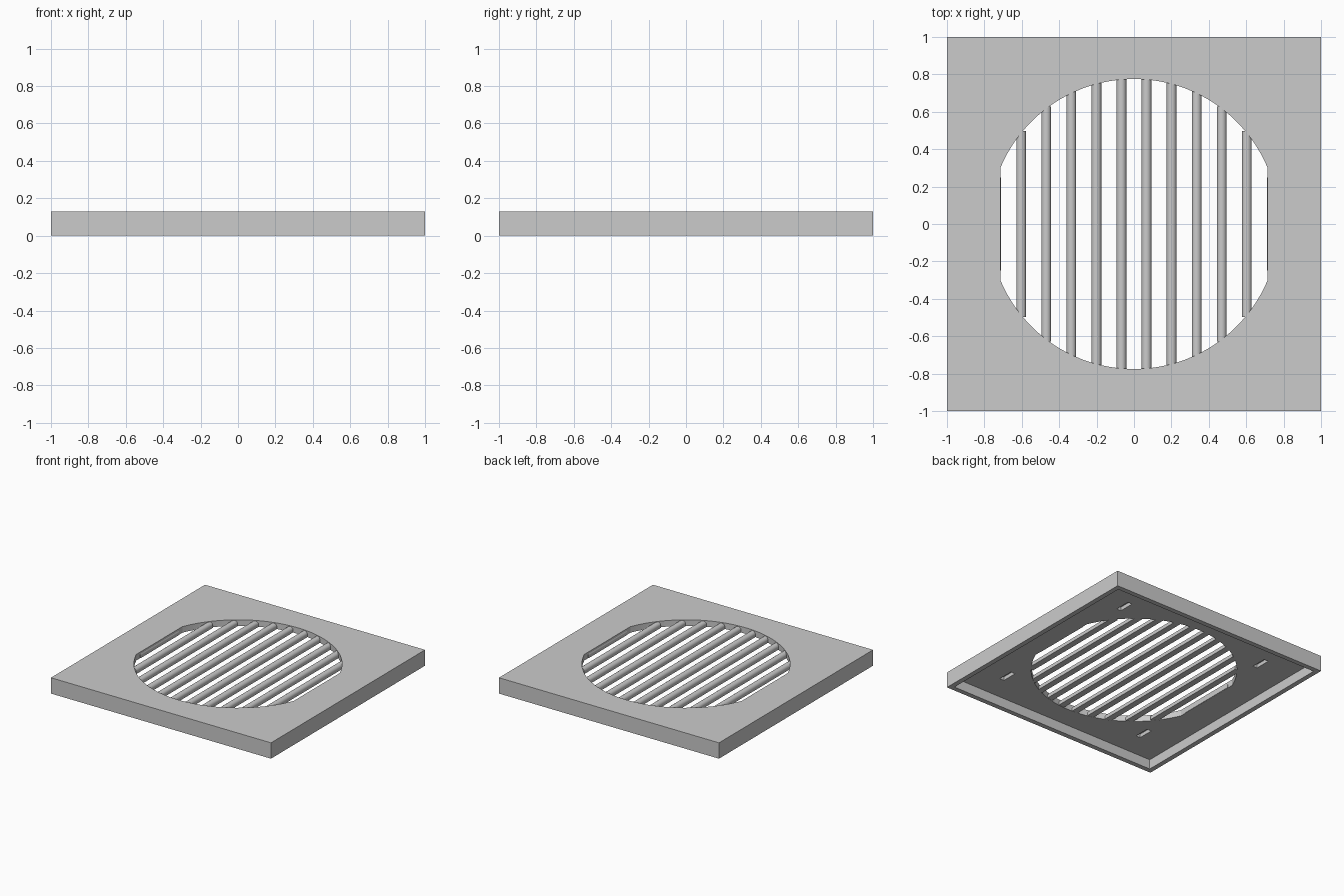
import bpy, bmesh, math

cube = bpy.data.objects.get("Cube")
if cube:
    bpy.data.objects.remove(cube, do_unlink=True)

HEIGHT, CEILING, LIP = 0.13, 0.08, 0.04
RADIUS, HALF_OPEN = 0.775, 0.715
PITCH, BAR_W, BAR_TOP = 0.134, 0.052, 0.125

grey = bpy.data.materials.new("plain_grey")
grey.use_nodes = True
COLOUR = (0.6, 0.6, 0.6, 1)
grey.diffuse_color = COLOUR
grey.node_tree.nodes["Principled BSDF"].inputs["Base Color"].default_value = COLOUR


def prism(name, outline, direction):
    """Extrude a closed outline of 3D points along a direction."""
    bm = bmesh.new()
    face = bm.faces.new([bm.verts.new(p) for p in outline])
    ext = bmesh.ops.extrude_face_region(bm, geom=[face])
    moved = [v for v in ext["geom"] if isinstance(v, bmesh.types.BMVert)]
    bmesh.ops.translate(bm, verts=moved, vec=direction)
    bmesh.ops.recalc_face_normals(bm, faces=bm.faces)
    mesh = bpy.data.meshes.new(name)
    bm.to_mesh(mesh)
    bm.free()
    mesh.materials.append(grey)
    obj = bpy.data.objects.new(name, mesh)
    bpy.context.collection.objects.link(obj)
    return obj


def box(name, cx, cy, hx, hy, z0, z1):
    outline = [(cx + sx * hx, cy + sy * hy, z0)
               for sx, sy in ((-1, -1), (1, -1), (1, 1), (-1, 1))]
    return prism(name, outline, (0, 0, z1 - z0))


def cut(target, cutter):
    mod = target.modifiers.new(cutter.name, "BOOLEAN")
    mod.operation, mod.solver, mod.object = "DIFFERENCE", "EXACT", cutter
    bpy.context.view_layer.objects.active = target
    bpy.ops.object.modifier_apply(modifier=mod.name)
    bpy.data.objects.remove(cutter, do_unlink=True)


# Square cover, hollow underneath with a thin rim
cover = box("cover_plate", 0, 0, 1, 1, 0, HEIGHT)
cut(cover, box("underside_recess", 0, 0, 1 - LIP, 1 - LIP, -0.1, CEILING))

# Round opening with its two sides cut straight
a0 = math.acos(HALF_OPEN / RADIUS)
arc = [a0 + (math.pi - 2 * a0) * i / 40 for i in range(41)]
outline = [(RADIUS * math.cos(a + half), RADIUS * math.sin(a + half), -0.1)
           for half in (0, math.pi) for a in arc]
cut(cover, prism("opening", outline, (0, 0, 0.5)))

# Four blind slots in the underside
for sx in (-1, 1):
    for sy in (-1, 1):
        cut(cover, box("slot", sx * 0.67, sy * 0.685, 0.02, 0.065, 0, CEILING + 0.03))

# Round-topped grille bars, flat underneath
r = BAR_W / 2
for i in range(-6, 6):
    x = (i + 0.5) * PITCH
    reach = math.sqrt(RADIUS ** 2 - x ** 2) + 0.01
    section = [(x - r, -reach, CEILING + 0.001), (x + r, -reach, CEILING + 0.001)]
    section += [(x + r * math.cos(t), -reach, BAR_TOP - r + r * math.sin(t))
                for t in (math.pi * k / 12 for k in range(13))]
    bar = prism("grille_bar", section, (0, 2 * reach, 0))
    bpy.ops.object.select_all(action="DESELECT")
    bar.select_set(True)
    bpy.context.view_layer.objects.active = bar
    bpy.ops.object.shade_smooth_by_angle(angle=math.radians(30))
